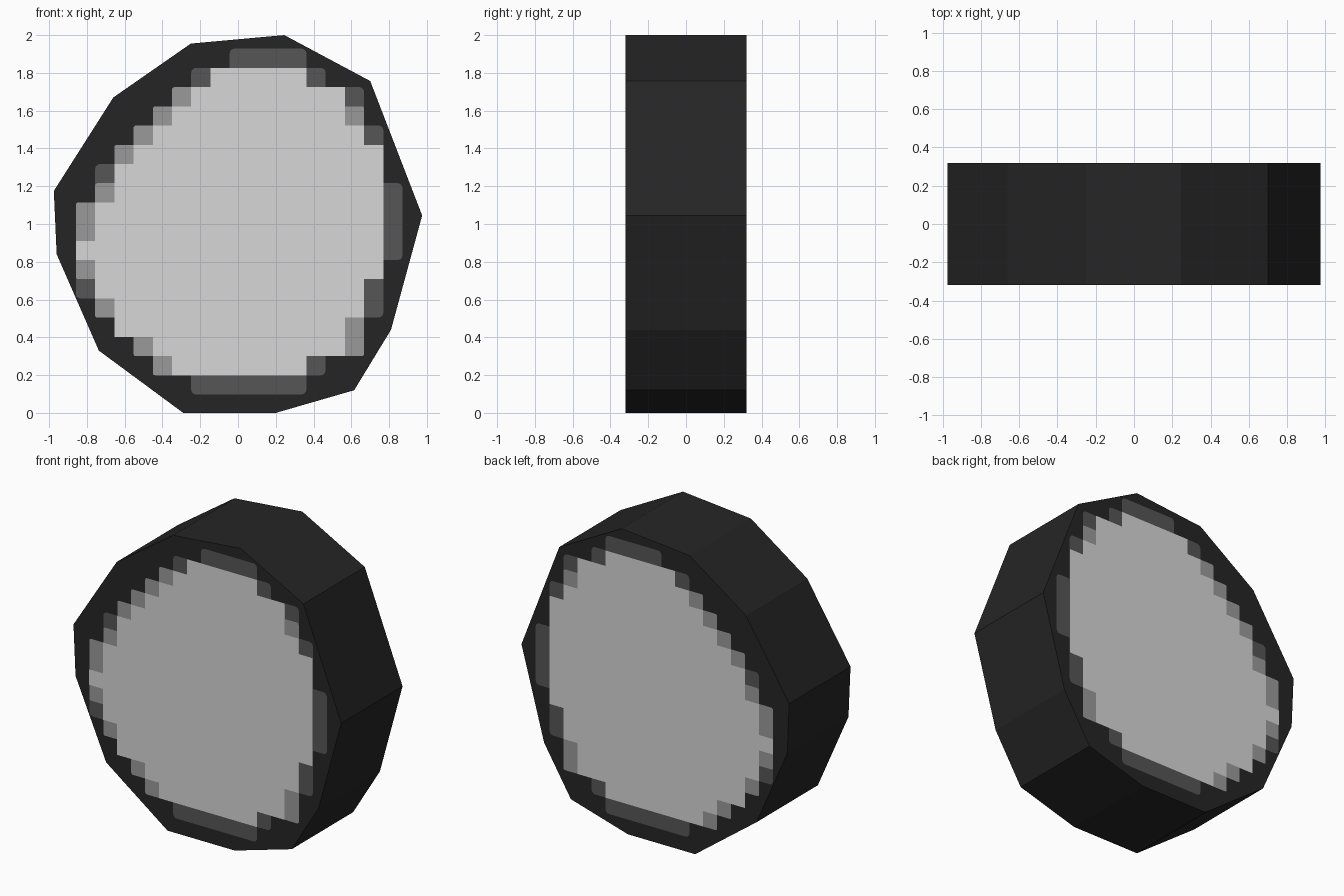
import bpy, bmesh

if "Cube" in bpy.data.objects:
    bpy.data.objects.remove(bpy.data.objects["Cube"])

HALF = 0.319                      # half thickness of the body
CELL = 0.1017                     # size of one step in the stepped pattern
LEFT, TOP = -0.858, 1.928         # upper left corner of the pattern

# Irregular twelve-sided outline (x, z)
OUTLINE = [(0.245, 2.0), (0.70, 1.757), (0.975, 1.045), (0.81, 0.44),
           (0.615, 0.12), (0.20, 0), (-0.29, 0), (-0.737, 0.33),
           (-0.96, 0.84), (-0.975, 1.175), (-0.66, 1.67), (-0.25, 1.955)]

# Stepped rows from the top: first column, left rim, light cells, right rim
ROWS = [(8, "DDDD", 0, ""), (6, "D", 5, "D"), (5, "M", 8, "D"),
        (4, "M", 9, "M"), (3, "M", 11, "D"), (2, "M", 13, ""),
        (1, "D", 14, ""), (1, "M", 14, "D"), (0, "M", 15, "D"),
        (0, "M", 15, "D"), (0, "", 16, "D"), (0, "M", 15, ""),
        (0, "D", 14, "D"), (1, "M", 13, "D"), (2, "", 12, "M"),
        (3, "M", 10, "M"), (4, "M", 7, "D"), (6, "DDDDDD", 0, "")]


def material(name, value):
    mat = bpy.data.materials.new(name)
    mat.diffuse_color = (value, value, value, 1)
    mat.use_nodes = True
    mat.node_tree.nodes["Principled BSDF"].inputs["Base Color"].default_value = mat.diffuse_color
    return mat


def finish(name, bm, mat):
    mesh = bpy.data.meshes.new(name)
    bm.to_mesh(mesh)
    bm.free()
    mesh.materials.append(mat)
    bpy.context.collection.objects.link(bpy.data.objects.new(name, mesh))


def make_body(mat):
    bm = bmesh.new()
    face = bm.faces.new([bm.verts.new((x, -HALF, z)) for x, z in OUTLINE])
    out = bmesh.ops.extrude_face_region(bm, geom=[face], use_keep_orig=True)
    moved = [g for g in out["geom"] if isinstance(g, bmesh.types.BMVert)]
    bmesh.ops.translate(bm, verts=moved, vec=(0, 2 * HALF, 0))
    bmesh.ops.recalc_face_normals(bm, faces=bm.faces)
    finish("wheel_body", bm, mat)


def make_panel(name, keys, side, lift, rounding, mat):
    """Thin stepped plate covering every cell whose letter is in keys."""
    bm = bmesh.new()
    for r, (first, left, count, right) in enumerate(ROWS):
        for c, key in enumerate(left + "L" * count + right, first):
            if key in keys:
                x, z = LEFT + c * CELL, TOP - r * CELL
                pts = [(x, z - CELL), (x + CELL, z - CELL), (x + CELL, z), (x, z)]
                if side > 0:
                    pts.reverse()
                bm.faces.new([bm.verts.new((px, side * (HALF + lift), pz))
                              for px, pz in pts])
    bmesh.ops.remove_doubles(bm, verts=bm.verts, dist=0.001)
    # Round the outward corners only
    if rounding:
        corners = [v for v in bm.verts if len(v.link_faces) == 1]
        bmesh.ops.bevel(bm, geom=corners, offset=rounding, segments=3,
                        profile=0.5, affect='VERTICES')
    finish(name, bm, mat)


# Body
make_body(material("black", 0.0185))

# Three stacked stepped panels on the front and the back
layers = [("dark_rim", "DML", 0.001, 0.025, material("dark_grey", 0.093)),
          ("mid_rim", "ML", 0.002, 0.012, material("mid_grey", 0.323)),
          ("light_panel", "L", 0.003, 0, material("light_grey", 0.679))]
for side, label in ((-1, "front"), (1, "back")):
    for name, keys, lift, rounding, mat in layers:
        make_panel(f"{label}_{name}", keys, side, lift, rounding, mat)
